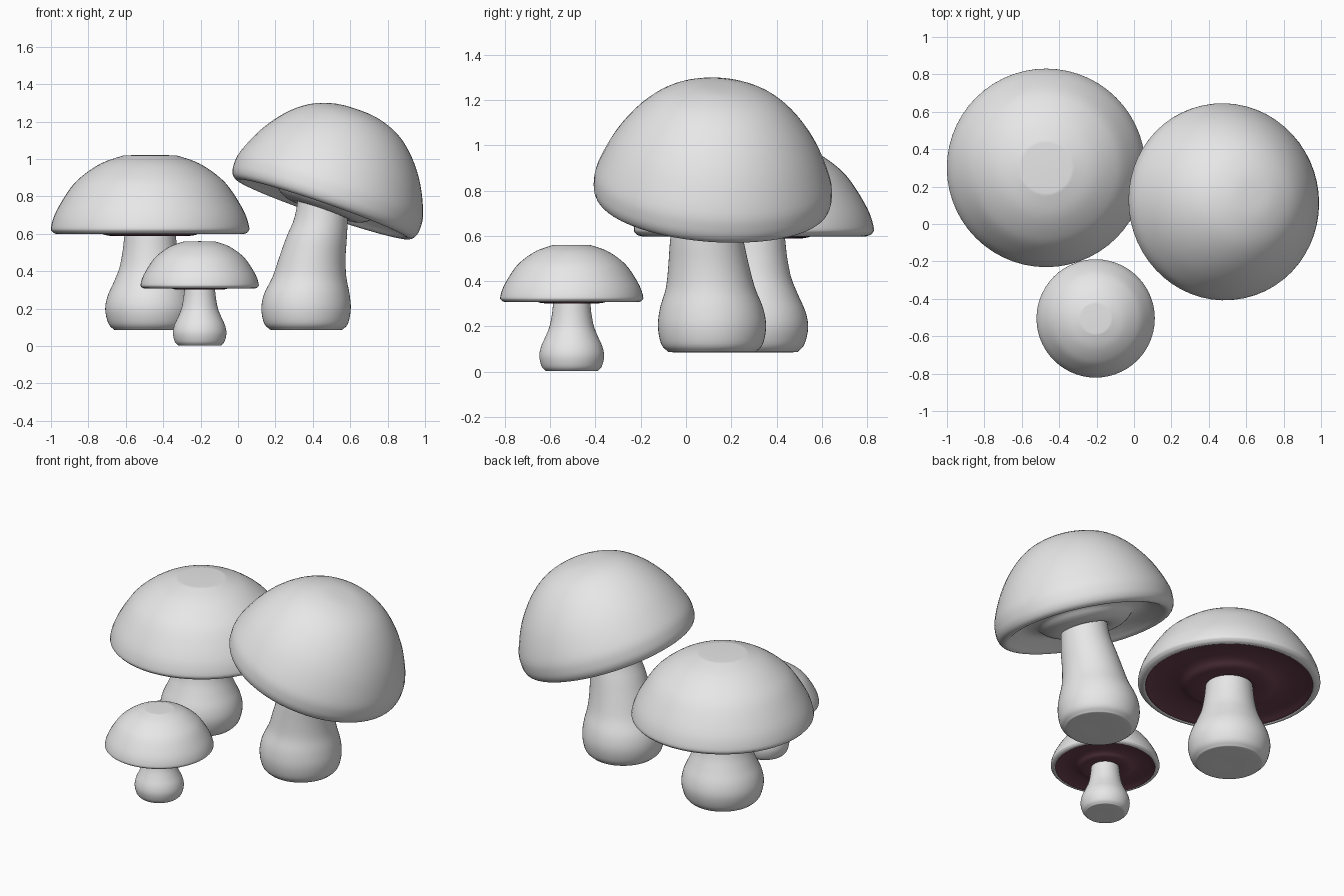
import bpy, bmesh, math
from mathutils import Vector, Matrix

if "Cube" in bpy.data.objects:
    bpy.data.objects.remove(bpy.data.objects["Cube"])

SEG = 56


def material(name, rgb):
    m = bpy.data.materials.new(name)
    m.diffuse_color = (*rgb, 1)
    m.use_nodes = True
    m.node_tree.nodes["Principled BSDF"].inputs["Base Color"].default_value = m.diffuse_color
    return m


PALE = material("pale grey", (0.8, 0.8, 0.8))
GILL = material("dark maroon", (0.15, 0.055, 0.08))


def smooth_path(pts, n=4):
    """Catmull-Rom curve through the points."""
    v = [Vector(p) for p in pts]
    v = [v[0]] + v + [v[-1]]
    out = []
    for i in range(1, len(v) - 2):
        a, b, c, d = v[i - 1:i + 3]
        for k in range(n):
            t = k / n
            out.append(0.5 * (2 * b + (c - a) * t + (2 * a - 5 * b + 4 * c - d) * t * t
                              + (3 * b - a - 3 * c + d) * t ** 3))
    return out + [v[-1]]


def loft(name, rings, mat, matrix):
    """Round body through rings given as (centre x, centre y, z, radius)."""
    bm = bmesh.new()
    loops = []
    for x, y, z, r in smooth_path(rings):
        r = max(r, 0.002)
        loops.append([bm.verts.new((x + r * math.cos(2 * math.pi * i / SEG),
                                    y + r * math.sin(2 * math.pi * i / SEG), z))
                      for i in range(SEG)])
    for a, b in zip(loops, loops[1:]):
        for i in range(SEG):
            j = (i + 1) % SEG
            bm.faces.new((a[i], a[j], b[j], b[i]))
    bm.faces.new(loops[0][::-1])
    bm.faces.new(loops[-1])
    me = bpy.data.meshes.new(name)
    bm.to_mesh(me)
    bm.free()
    me.transform(matrix)
    me.materials.append(mat)
    ob = bpy.data.objects.new(name, me)
    bpy.context.collection.objects.link(ob)
    bpy.context.view_layer.objects.active = ob
    ob.select_set(True)
    bpy.ops.object.shade_smooth_by_angle(angle=math.radians(50))
    ob.select_set(False)


def turned(profile):
    return [(0, 0, z, r) for r, z in profile]


# Shared profiles (radius, height); the small mushroom is a scaled copy
STEM = [(0, 0), (0.17, 0), (0.2, 0.008), (0.225, 0.04), (0.24, 0.11), (0.228, 0.18),
        (0.195, 0.255), (0.165, 0.33), (0.147, 0.42), (0.138, 0.5), (0.13, 0.56)]
CAP = [(0.488, 0.517), (0.505, 0.515), (0.522, 0.525), (0.53, 0.55), (0.502, 0.635),
       (0.425, 0.76), (0.355, 0.83), (0.26, 0.892), (0.16, 0.928), (0.12, 0.934), (0, 0.936)]
# Underside: shallow trough with a raised collar round the stem
UNDER = [(0.12, 0.53), (0.14, 0.508), (0.18, 0.502), (0.24, 0.508), (0.29, 0.53),
         (0.36, 0.54), (0.44, 0.53), (0.488, 0.517), (0.489, 0.535), (0.4, 0.6), (0, 0.6)]

for label, loc, s in (("left", (-0.47, 0.30, 0.085), 1.0),
                      ("small", (-0.205, -0.505, 0.002), 0.596)):
    m = Matrix.Translation(loc) @ Matrix.Scale(s, 4)
    loft(label + "_stem", turned(STEM), PALE, m)
    loft(label + "_cap", turned([(0.478, 0.56)] + CAP), PALE, m)
    loft(label + "_gills", turned(UNDER), GILL, m)

# Leaning mushroom: bent stem and a taller, tilted cap
loft("leaning_stem", [(0.365, 0.115, 0.085, 0), (0.365, 0.115, 0.085, 0.17),
                      (0.365, 0.115, 0.093, 0.2), (0.364, 0.115, 0.125, 0.226),
                      (0.364, 0.115, 0.2, 0.239), (0.368, 0.113, 0.28, 0.228),
                      (0.382, 0.108, 0.37, 0.197), (0.397, 0.1, 0.47, 0.178),
                      (0.42, 0.092, 0.58, 0.162), (0.445, 0.09, 0.69, 0.142),
                      (0.46, 0.09, 0.85, 0.13)], PALE, Matrix())
axis = Vector((0.326, 0.07, 0.946)).normalized()
tilt = Matrix.Translation((0.452, 0.113, 0.73)) @ axis.to_track_quat("Z", "Y").to_matrix().to_4x4()
loft("leaning_cap", turned([(0.1, 0.02), (0.14, -0.005), (0.2, -0.004), (0.25, 0.02),
                            (0.29, 0.055), (0.36, 0.065), (0.43, 0.03), (0.47, 0.004),
                            (0.495, 0.004), (0.517, 0.025), (0.527, 0.07), (0.517, 0.15),
                            (0.452, 0.295), (0.36, 0.42), (0.25, 0.51), (0.12, 0.557),
                            (0, 0.565)]), PALE, tilt)
